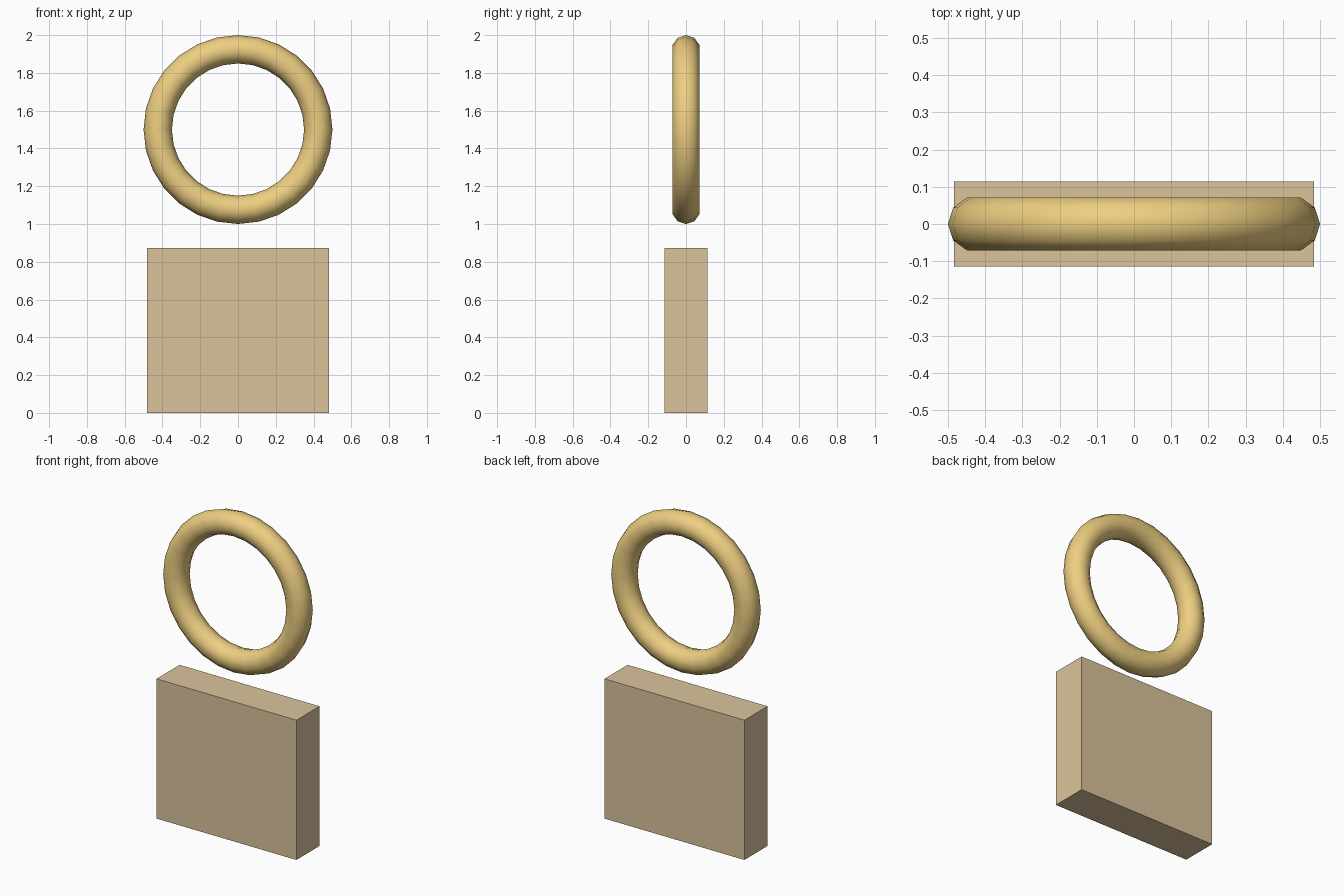
import bpy, math
from mathutils import Matrix

if "Cube" in bpy.data.objects:
    bpy.data.objects.remove(bpy.data.objects["Cube"])


def paint(obj, name, color):
    mat = bpy.data.materials.new(name)
    mat.diffuse_color = color
    mat.use_nodes = True
    mat.node_tree.nodes["Principled BSDF"].inputs["Base Color"].default_value = mat.diffuse_color
    obj.data.materials.append(mat)


# Upright ring, smooth shaded
bpy.ops.mesh.primitive_torus_add(major_segments=28, minor_segments=10,
                                 major_radius=0.425, minor_radius=0.075)
ring = bpy.context.object
ring.name = "ring"
ring.data.transform(Matrix.Rotation(math.radians(90), 4, 'X'))
ring.location = (0, 0, 1.5)
bpy.ops.object.shade_smooth()
paint(ring, "gold", (0.85, 0.62, 0.22, 1))

# Flat-faced block below the ring
bpy.ops.mesh.primitive_cube_add(size=1)
block = bpy.context.object
block.name = "block"
block.data.transform(Matrix.Diagonal((0.966, 0.228, 0.872, 1)))
block.location = (0, 0, 0.436)
paint(block, "tan", (0.70, 0.55, 0.33, 1))
